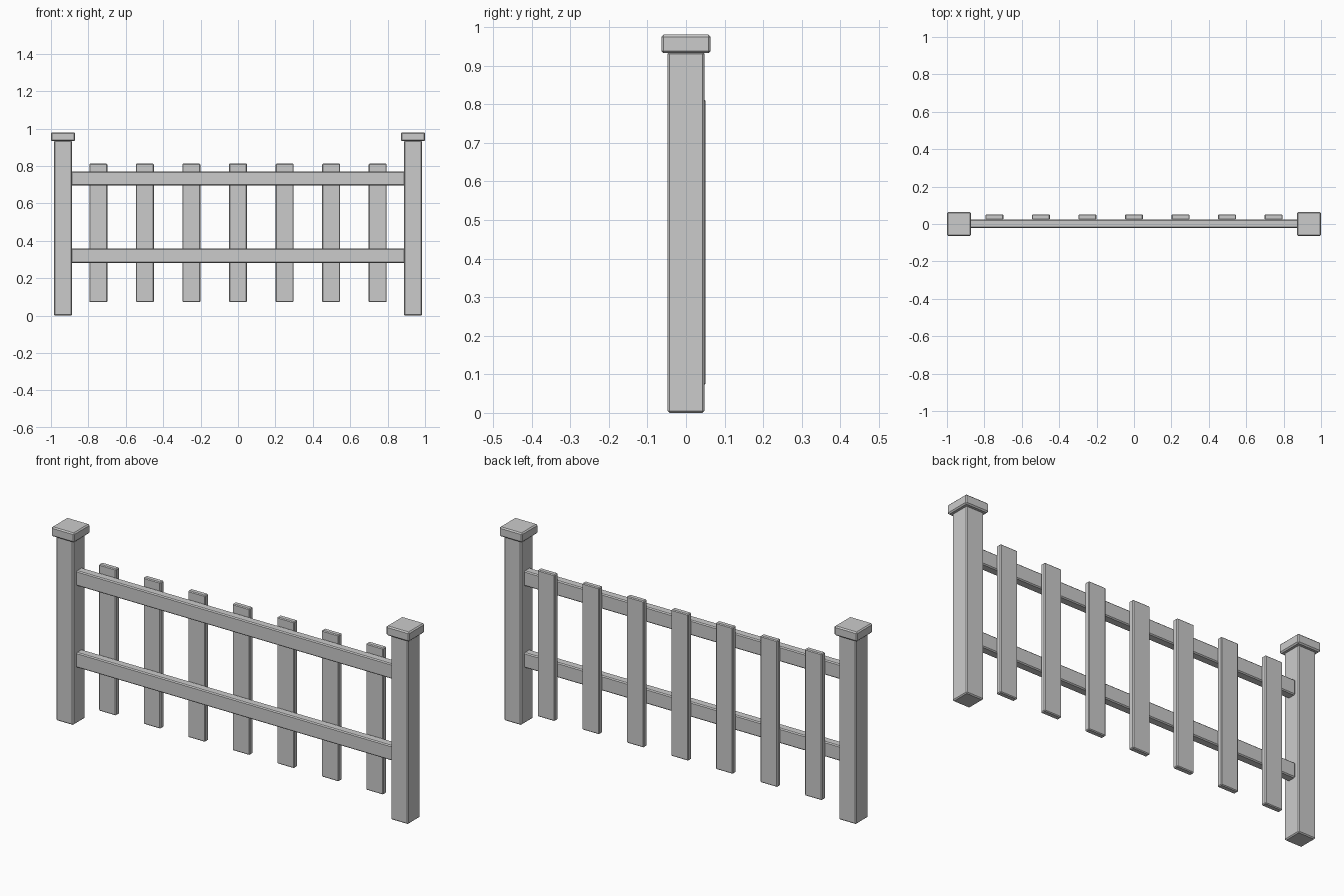
import bpy

if "Cube" in bpy.data.objects:
    bpy.data.objects.remove(bpy.data.objects["Cube"])


def box(name, x, y, z, bevel=0.005):
    """Bevelled box from (min, max) ranges on each axis."""
    size = [r[1] - r[0] for r in (x, y, z)]
    mid = [(r[0] + r[1]) / 2 for r in (x, y, z)]
    bpy.ops.mesh.primitive_cube_add(size=1, location=mid)
    ob = bpy.context.object
    ob.name = name
    ob.scale = size
    bpy.ops.object.transform_apply(location=False, rotation=False, scale=True)
    mod = ob.modifiers.new("Bevel", "BEVEL")
    mod.width = bevel
    mod.segments = 1
    return ob


def span(centre, half):
    return (centre - half, centre + half)


# End posts with square caps
for side, sx in (("left", -1), ("right", 1)):
    cx = sx * 0.936
    box(f"{side}_post", span(cx, 0.048), span(0, 0.048), (0, 0.935))
    box(f"{side}_post_cap", span(cx, 0.064), span(0, 0.064), (0.932, 0.98), 0.006)

# Horizontal rails
for name, cz in (("lower_rail", 0.32), ("upper_rail", 0.733)):
    box(name, (-0.892, 0.892), (-0.021, 0.023), span(cz, 0.038))

# Seven pickets on the back of the rails
for i in range(7):
    box(f"picket_{i + 1}", span((i - 3) * 0.249, 0.048), (0.0235, 0.051), (0.072, 0.812), 0.004)
